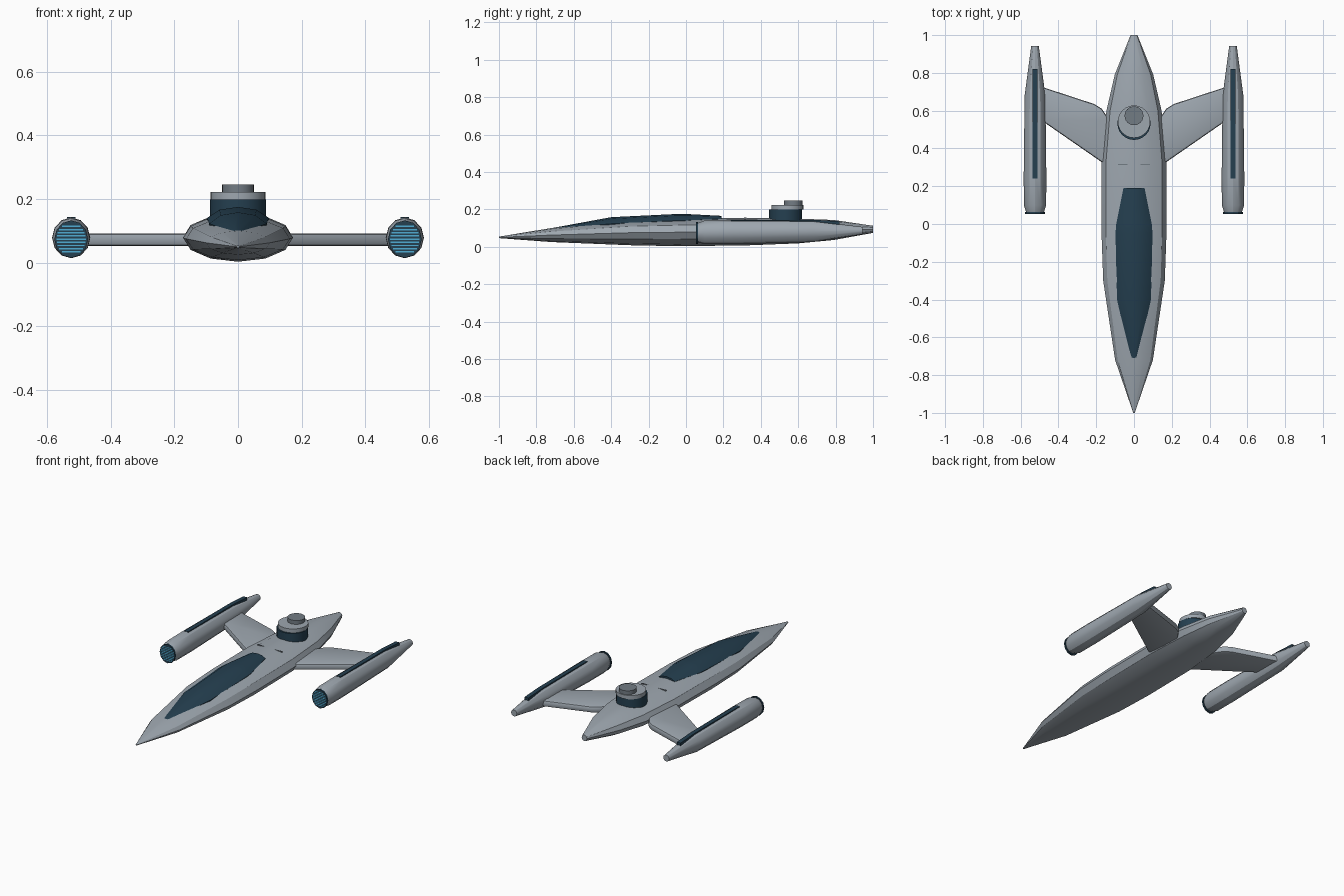
import bpy, bmesh, math

if "Cube" in bpy.data.objects:
    bpy.data.objects.remove(bpy.data.objects["Cube"])

def mat(name, col):
    m = bpy.data.materials.new(name)
    m.diffuse_color = (*col, 1)
    m.use_nodes = True
    m.node_tree.nodes["Principled BSDF"].inputs["Base Color"].default_value = m.diffuse_color
    return m

GREY = mat("hull grey", (0.34, 0.385, 0.43))
CAP = mat("cap grey", (0.17, 0.20, 0.23))
DARK = mat("dark glass blue", (0.018, 0.05, 0.08))
CYAN = mat("intake cyan", (0.08, 0.42, 0.66))

def finish(bm, name, material, angle=30):
    bmesh.ops.recalc_face_normals(bm, faces=bm.faces)
    me = bpy.data.meshes.new(name)
    bm.to_mesh(me)
    bm.free()
    ob = bpy.data.objects.new(name, me)
    bpy.context.collection.objects.link(ob)
    me.materials.append(material)
    bpy.ops.object.select_all(action='DESELECT')
    ob.select_set(True)
    bpy.context.view_layer.objects.active = ob
    bpy.ops.object.shade_smooth_by_angle(angle=math.radians(angle))
    return ob

def loft(rings, name, material, angle=30):
    bm = bmesh.new()
    rows = [[bm.verts.new(p) for p in r] for r in rings]
    n = len(rows[0])
    for a, b in zip(rows, rows[1:]):
        for i in range(n):
            j = (i + 1) % n
            bm.faces.new((a[i], a[j], b[j], b[i]))
    bm.faces.new(rows[0])
    bm.faces.new(rows[-1])
    return finish(bm, name, material, angle)

def ellipse(cx, y, cz, rx, rz, n=12):
    return [(cx + rx * math.cos(2 * math.pi * i / n), y,
             cz + rz * math.sin(2 * math.pi * i / n)) for i in range(n)]

def disc(name, y, z0, z1, r, material, n=24):
    ring = lambda z: [(r * math.cos(2 * math.pi * i / n),
                       y + r * math.sin(2 * math.pi * i / n), z) for i in range(n)]
    return loft([ring(z0), ring(z1)], name, material)

def box(name, x0, x1, y0, y1, z0, z1, material):
    return loft([[(x0, y, z0), (x1, y, z0), (x1, y, z1), (x0, y, z1)] for y in (y0, y1)],
                name, material)

# Fuselage: y, half width, top, bottom
hull = [(-1, .004, .054, .046), (-.72, .10, .10, .025), (-.3, .163, .142, .008),
        (-.05, .172, .152, .003), (.32, .172, .155, .007), (.6, .146, .150, .018),
        (.79, .102, .143, .036), (1, .018, .112, .074)]
loft([ellipse(0, y, (t + b) / 2, w, (t - b) / 2) for y, w, t, b in hull], "fuselage", GREY)

# Canopy: y, half width, edge height, top
canopy = [(-.71, .02, .095, .101), (-.4, .09, .123, .158), (-.05, .098, .140, .175),
          (.0, .094, .141, .175), (.19, .056, .149, .165)]
loft([[(-w, y, e - .03), (-w, y, e), (-w * .6, y, e + (t - e) * .75), (0, y, t),
       (w * .6, y, e + (t - e) * .75), (w, y, e), (w, y, e - .03)]
      for y, w, e, t in canopy], "canopy", DARK)

# Turret
disc("turret_base", .533, .13, .198, .088, DARK)
disc("turret_ring", .542, .198, .222, .086, GREY)
disc("turret_cap", .573, .222, .246, .05, CAP)

# Small deck marks
for s in (-1, 1):
    box("deck_mark", s * .06 - .025, s * .06 + .025, .312, .318, .14, .1515, CAP)

for s, side in ((-1, "left"), (1, "right")):
    # Wing: bevelled planform plate
    plan = [(.13, .30), (.16, .32), (.485, .545), (.485, .725), (.21, .635), (.17, .61),
            (.13, .55)]
    bm = bmesh.new()
    f = bm.faces.new([bm.verts.new((s * x, y, .052)) for x, y in plan])
    ext = bmesh.ops.extrude_face_region(bm, geom=[f])
    bmesh.ops.translate(bm, vec=(0, 0, .04),
                        verts=[v for v in ext["geom"] if isinstance(v, bmesh.types.BMVert)])
    edges = [e for e in bm.edges if abs(e.verts[0].co.z - e.verts[1].co.z) < .001]
    bmesh.ops.bevel(bm, geom=edges, offset=.012, segments=2, affect='EDGES', profile=.5)
    finish(bm, side + "_wing", GREY)

    # Engine pod: y, centre height, half width, half height
    cx = s * .524
    pod = [(.058, .075, .046, .05), (.10, .077, .059, .063), (.25, .078, .06, .064),
           (.68, .082, .055, .057), (.943, .086, .02, .02)]
    loft([ellipse(cx, y, z, w, h) for y, z, w, h in pod], side + "_engine", GREY)
    # Intake face with horizontal grille stripes
    loft([ellipse(cx, y, .074, .053, .059) for y in (.054, .064)],
         side + "_intake", DARK)
    for i in range(9):
        z = .034 + i * .01
        w = .046 * math.sqrt(max(.05, 1 - ((z - .074) / .052) ** 2))
        box(side + "_grille", cx - w, cx + w, .0525, .056, z - .0022, z + .0022, CYAN)
    # Dorsal strip
    loft([[(cx - .013, y, .11), (cx + .013, y, .11), (cx + .013, y, t), (cx - .013, y, t)]
          for y, t in ((.24, .1435), (.68, .144), (.82, .136))], side + "_engine_strip", DARK)
